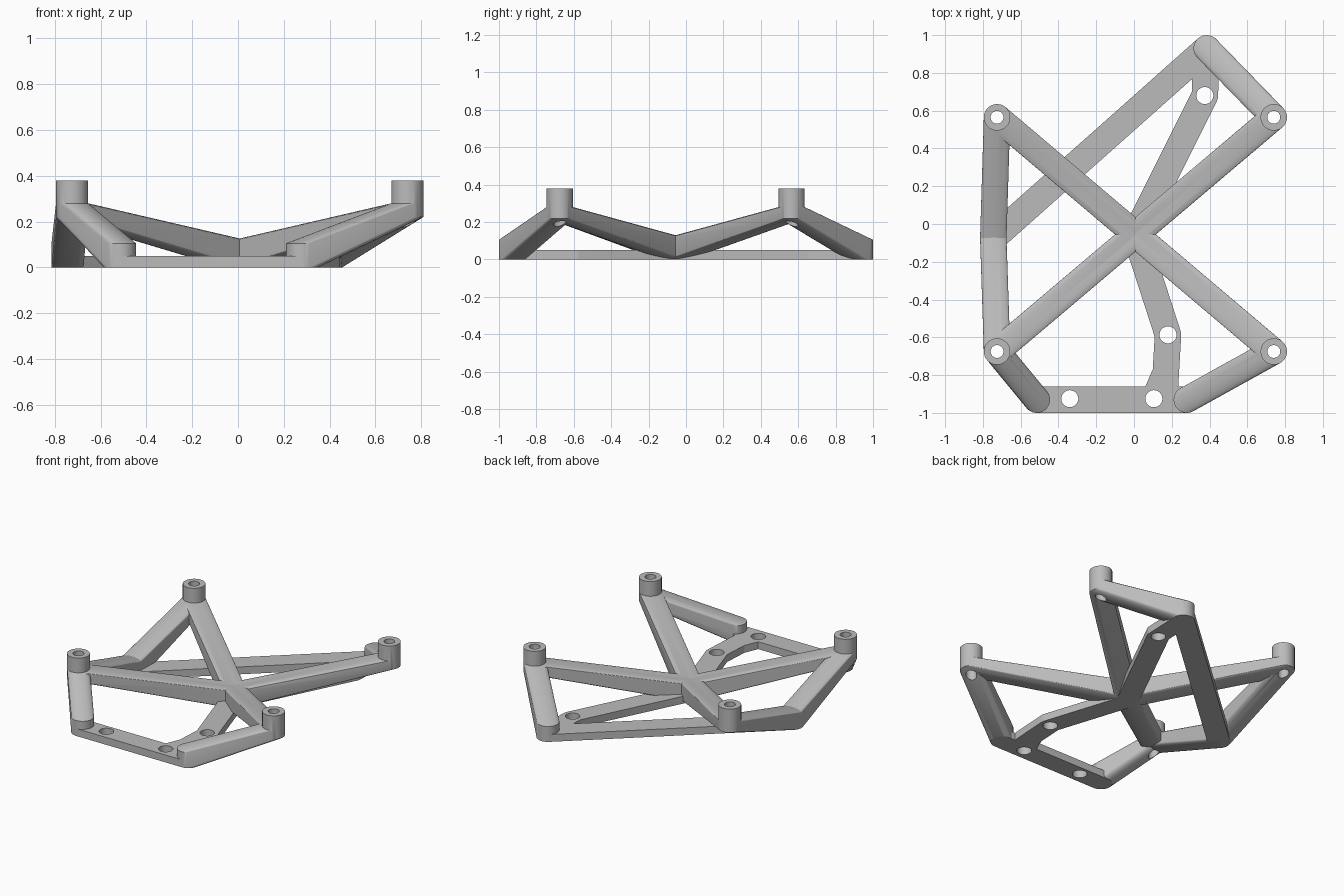
import bpy, bmesh, math

if "Cube" in bpy.data.objects:
    bpy.data.objects.remove(bpy.data.objects["Cube"])

R = 0.07          # strut and post radius
SEG = 48
PLATE = 0.05      # thickness of the flat bottom bars
FOOT = 0.105      # height of feet and hub

grey = bpy.data.materials.new("plain grey")
grey.diffuse_color = (0.5, 0.5, 0.5, 1)
grey.use_nodes = True
grey.node_tree.nodes["Principled BSDF"].inputs["Base Color"].default_value = grey.diffuse_color


def hull(name, *discs):
    """Convex hull of upright cylinders given as (x, y, radius, z0, z1)."""
    bm = bmesh.new()
    for x, y, r, z0, z1 in discs:
        for z in (z0, z1):
            for i in range(SEG):
                a = 2 * math.pi * (i + 0.5) / SEG
                bm.verts.new((x + r * math.cos(a), y + r * math.sin(a), z))
    res = bmesh.ops.convex_hull(bm, input=bm.verts[:])
    loose = [v for v in bm.verts if not v.link_faces]
    bmesh.ops.delete(bm, geom=loose, context='VERTS')
    bmesh.ops.recalc_face_normals(bm, faces=bm.faces[:])
    me = bpy.data.meshes.new(name)
    bm.to_mesh(me)
    bm.free()
    ob = bpy.data.objects.new(name, me)
    bpy.context.collection.objects.link(ob)
    return ob


# key points
posts = {(sx, sy): (0.0075 + sx * 0.7325, -0.055 + sy * 0.62)
         for sx in (-1, 1) for sy in (-1, 1)}
hub = (0.0075, -0.055)
foot_fl, foot_fr = (-0.515, -0.93), (0.28, -0.93)
foot_back, foot_left = (0.385, 0.93), (-0.745, -0.075)
tab_back, tab_front = (0.375, 0.68), (0.18, -0.587)


def low(p, h=PLATE, r=R):
    return (*p, r, 0, h)


def high(p):
    return (*p, R, 0.22, 0.28)


parts = []
# posts and diagonal arms
for p in posts.values():
    parts.append(hull("post", (*p, R, 0.22, 0.38)))
    parts.append(hull("arm", high(p), low(hub, FOOT + 0.005)))
# sloping legs
for key, foot in (((-1, -1), foot_fl), ((1, -1), foot_fr), ((1, 1), foot_back),
                  ((-1, -1), foot_left), ((-1, 1), foot_left)):
    parts.append(hull("leg", high(posts[key]), low(foot, FOOT)))
# flat bottom bars
for a, b in ((foot_fl, foot_fr), (foot_back, foot_left), (hub, tab_back),
             (tab_back, foot_back), (hub, tab_front), (tab_front, (0.16, -0.93))):
    parts.append(hull("bar", low(a), low(b)))
# small gusset where the front tab meets the front bar
parts.append(hull("gusset", low((0.105, -0.775), PLATE, 0.008),
                  low((0.065, -0.87), PLATE, 0.008), low((0.16, -0.87), PLATE, 0.008)))

# screw holes
holes = [hull("hole", (*p, 0.034, -0.1, 0.5)) for p in posts.values()]
holes += [hull("hole", (*p, 0.045, -0.1, 0.5))
          for p in (tab_back, tab_front, (-0.34, -0.925), (0.105, -0.925))]

# merge everything into one frame
frame = parts[0]
frame.name = "bracket_frame"
for ops, kind in ((parts[1:], 'UNION'), (holes, 'DIFFERENCE')):
    for o in ops:
        m = frame.modifiers.new("bool", 'BOOLEAN')
        m.operation = kind
        m.object = o
        m.solver = 'MANIFOLD'
dg = bpy.context.evaluated_depsgraph_get()
mesh = bpy.data.meshes.new_from_object(frame.evaluated_get(dg))
frame.modifiers.clear()
frame.data = mesh
for o in parts[1:] + holes:
    bpy.data.objects.remove(o)

mesh.materials.clear()
mesh.materials.append(grey)
for f in mesh.polygons:
    f.material_index = 0
bpy.context.view_layer.objects.active = frame
frame.select_set(True)
bpy.ops.object.shade_smooth_by_angle(angle=math.radians(25))
